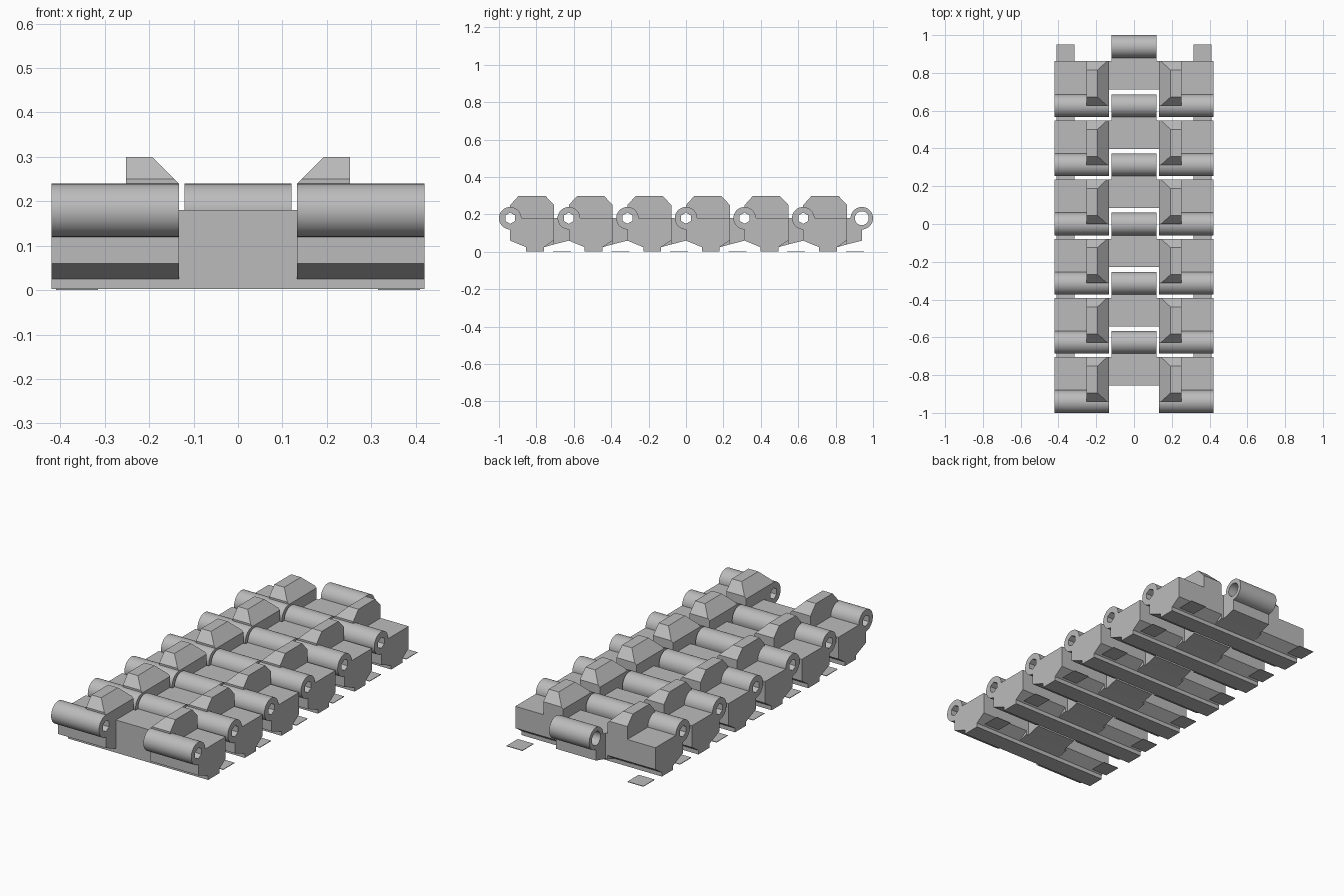
import bpy, bmesh, math

if "Cube" in bpy.data.objects:
    bpy.data.objects.remove(bpy.data.objects["Cube"])

steel = bpy.data.materials.new("steel grey")
steel.diffuse_color = (0.5, 0.5, 0.5, 1)
steel.use_nodes = True
steel.node_tree.nodes["Principled BSDF"].inputs["Base Color"].default_value = steel.diffuse_color

LINKS, PITCH = 6, 1.88 / 6
AXLE, R = 0.18, 0.06              # hinge height and outer radius
INNER, OUTER = 0.133, 0.42        # side block limits in x
FLOOR = 0.003


def finish(name, bm, smooth=False):
    bmesh.ops.recalc_face_normals(bm, faces=bm.faces)
    me = bpy.data.meshes.new(name)
    bm.to_mesh(me)
    bm.free()
    me.materials.append(steel)
    ob = bpy.data.objects.new(name, me)
    bpy.context.collection.objects.link(ob)
    if smooth:
        bpy.context.view_layer.objects.active = ob
        ob.select_set(True)
        bpy.ops.object.shade_smooth_by_angle(angle=math.radians(35))
        ob.select_set(False)


def loft(bm, rings, closed=False):
    """Skin a list of equally long point rings, with end caps unless closed."""
    loops = [[bm.verts.new(p) for p in ring] for ring in rings]
    n = len(loops[0])
    pairs = list(zip(loops, loops[1:] + loops[:1])) if closed else list(zip(loops, loops[1:]))
    for a, b in pairs:
        for i in range(n):
            j = (i + 1) % n
            bm.faces.new((a[i], a[j], b[j], b[i]))
    if not closed:
        bm.faces.new(loops[0])
        bm.faces.new(loops[-1])


def prism(name, profile, x0, x1, y):
    """Extrude a (y, z) profile along x."""
    bm = bmesh.new()
    loft(bm, [[(x, y + p, z) for p, z in profile] for x in (x0, x1)])
    finish(name, bm)


def tube(name, x0, x1, y, hole, hole_sides):
    """Hinge barrel with a bore; the end rings are bridged to the bore."""
    bm = bmesh.new()

    def ring(x, r, n):
        pts = [(x, y + r * math.sin(2 * math.pi * i / n), AXLE + r * math.cos(2 * math.pi * i / n))
               for i in range(n)]
        # keep all rings at 36 points by subdividing the sides of a coarse bore
        k = 36 // n
        return [tuple(a + (b - a) * t / k for a, b in zip(pts[i], pts[(i + 1) % n]))
                for i in range(n) for t in range(k)]
    loft(bm, [ring(x0, R, 36), ring(x1, R, 36), ring(x1, hole, hole_sides),
              ring(x0, hole, hole_sides)], closed=True)
    finish(name, bm, True)


def arc(cy, a0, a1, n=9):
    """Part of the barrel outline, used to seat a block against it."""
    return [(cy + R * math.cos(math.radians(a0 + (a1 - a0) * i / n)),
             AXLE + R * math.sin(math.radians(a0 + (a1 - a0) * i / n))) for i in range(n + 1)]


def horn(name, s, y):
    """Guide tooth with chamfered front, rear and inner side."""
    bm = bmesh.new()
    rings = []
    for z, xi, y0, y1 in ((AXLE, INNER, 0.055, 0.235), (0.24, INNER, 0, 0.235),
                          (0.25, 0.143, 0, 0.235), (0.30, 0.193, 0.045, 0.188)):
        rings.append([(s * xi, y + y0, z), (s * 0.252, y + y0, z),
                      (s * 0.252, y + y1, z), (s * xi, y + y1, z)])
    loft(bm, rings)
    finish(name, bm)


# cross-sections, measured from the front hinge of a link
side_profile = arc(0, -90, 0) + [(0.06, AXLE), (0.235, AXLE), (0.235, 0.062), (0.18, 0.025),
                                 (0.18, FLOOR), (0.085, FLOOR), (0.085, 0.025), (0, 0.06)]
side_profile.pop(9)               # drop the duplicated arc end
centre_profile = [(0.085, FLOOR), (0.085, AXLE), (0.235, AXLE), (0.235, 0.04),
                  (0.18, 0.025), (0.18, FLOOR)]
arm_profile = [(0.235, 0.04), (0.235, AXLE)] + arc(PITCH, 180, 270) + [(PITCH, 0.06)]
plate_profile = [(0.228, 0), (0.228, FLOOR), (0.324, FLOOR), (0.324, 0)]

for k in range(LINKS):
    y = -0.94 + k * PITCH
    # middle body with the rear hinge barrel
    prism("centre_block", centre_profile, -INNER, INNER, y)
    prism("rear_arm", arm_profile, -0.12, 0.12, y)
    tube("rear_barrel", -0.12, 0.12, y + PITCH, 0.037, 36)
    # mirrored side bodies
    for s in (-1, 1):
        prism("side_block", side_profile, s * INNER, s * OUTER, y)
        tube("front_barrel", s * INNER, s * OUTER, y, 0.03, 6)
        horn("guide_horn", s, y)
        prism("ground_plate", plate_profile, s * 0.315, s * 0.41, y)
